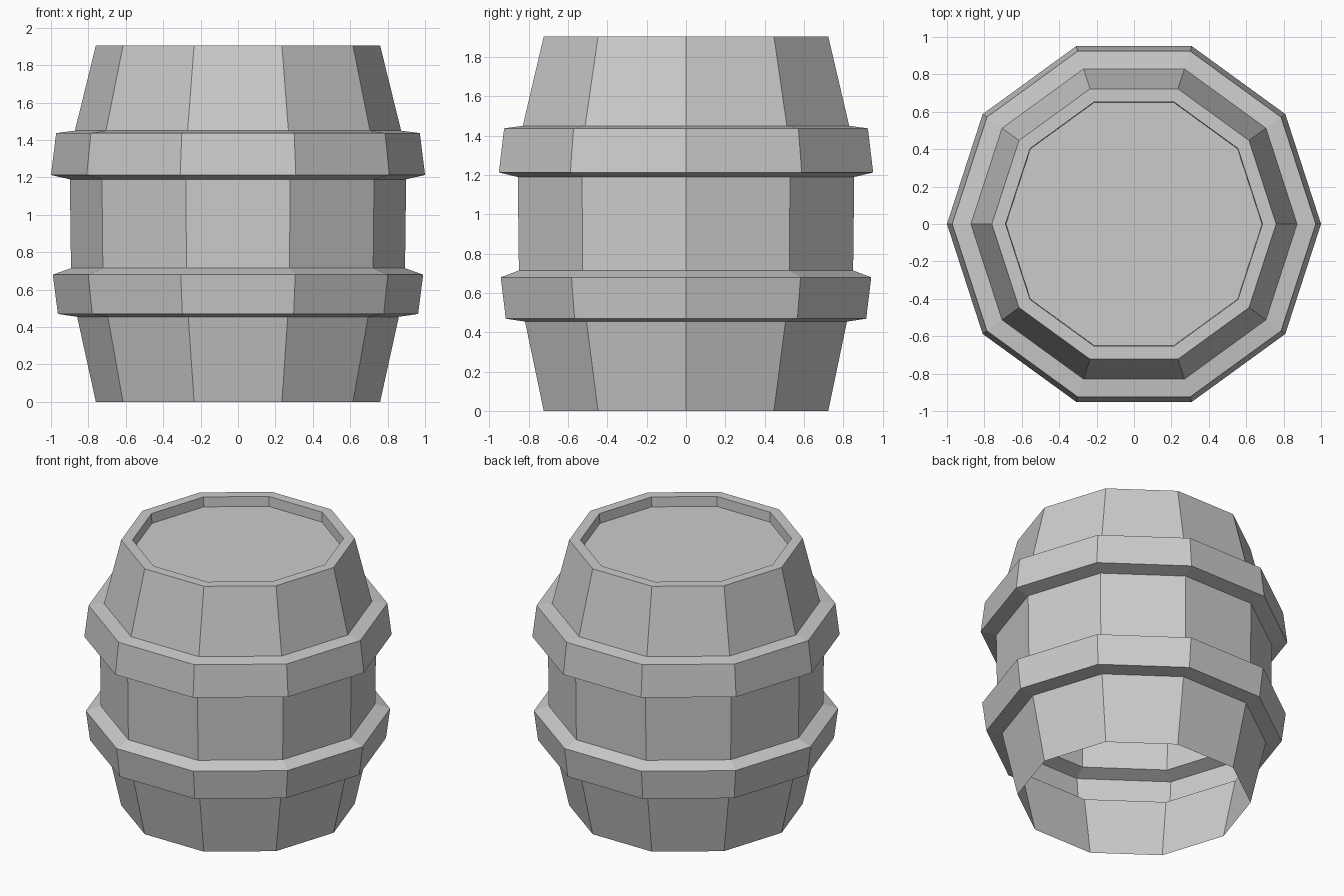
import bpy, bmesh, math

SIDES = 10

cube = bpy.data.objects.get("Cube")
if cube:
    bpy.data.objects.remove(cube, do_unlink=True)

grey = bpy.data.materials.new("plain grey")
grey.use_nodes = True
COLOUR = (0.6, 0.6, 0.6, 1)
grey.diffuse_color = COLOUR
grey.node_tree.nodes["Principled BSDF"].inputs["Base Color"].default_value = COLOUR


def turned(name, profile, cap=False):
    """Sweep (radius, height) points round z; cap closes the last ring."""
    bm = bmesh.new()
    rings = []
    for r, z in profile:
        angles = [2 * math.pi * i / SIDES for i in range(SIDES)]
        rings.append([bm.verts.new((r * math.cos(a), r * math.sin(a), z)) for a in angles])
    for low, high in zip(rings, rings[1:]):
        for i in range(SIDES):
            j = (i + 1) % SIDES
            bm.faces.new((low[i], low[j], high[j], high[i]))
    if cap:
        bm.faces.new(rings[-1])
    mesh = bpy.data.meshes.new(name)
    bm.to_mesh(mesh)
    bm.free()
    mesh.materials.append(grey)
    obj = bpy.data.objects.new(name, mesh)
    bpy.context.collection.objects.link(obj)
    return obj


# Shared edges where staves and hoops meet
base = (0.76, 0)
low_under, low_over = (0.86, 0.455), (0.893, 0.715)
high_under, high_over = (0.899, 1.19), (0.872, 1.45)
top = (0.76, 1.905)

# Staves: an open shell with no floor
turned("lower_staves", [base, low_under])
turned("middle_staves", [low_over, high_under])
turned("upper_staves", [high_over, top])

# Raised hoops
turned("lower_hoop", [low_under, (0.963, 0.47), (0.99, 0.68), low_over])
turned("upper_hoop", [high_under, (1.0, 1.213), (0.972, 1.437), high_over])

# Rim and recessed lid
turned("rim_and_lid", [top, (0.687, 1.905), (0.684, 1.835)], cap=True)
